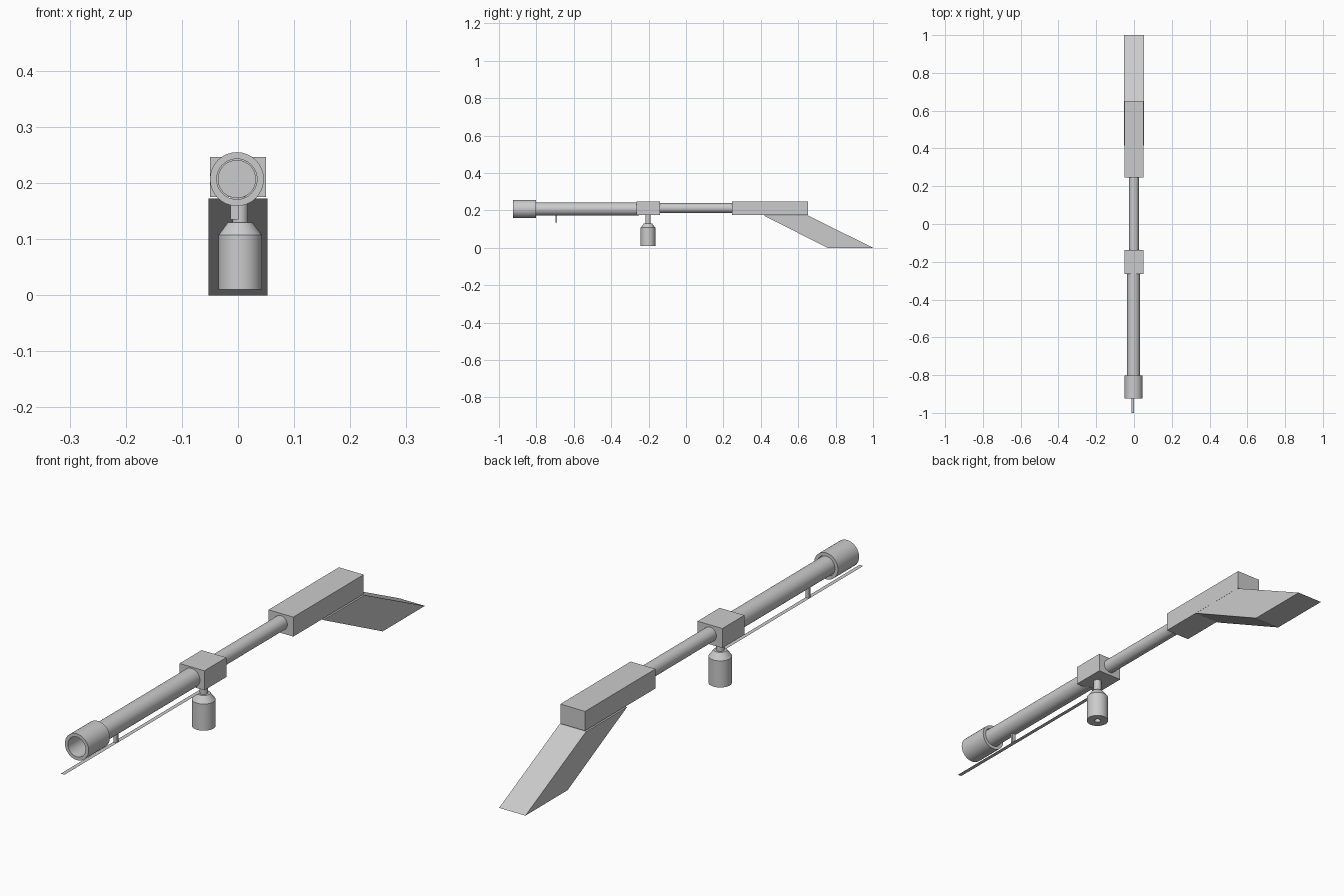
import bpy, bmesh
from math import sin, cos, pi

if "Cube" in bpy.data.objects:
    bpy.data.objects.remove(bpy.data.objects["Cube"])


def make(name, verts, faces, smooth=False):
    me = bpy.data.meshes.new(name)
    me.from_pydata(verts, [], faces)
    bm = bmesh.new()
    bm.from_mesh(me)
    bmesh.ops.recalc_face_normals(bm, faces=bm.faces)
    bm.to_mesh(me)
    bm.free()
    ob = bpy.data.objects.new(name, me)
    bpy.context.collection.objects.link(ob)
    if smooth:
        bpy.ops.object.select_all(action='DESELECT')
        ob.select_set(True)
        bpy.context.view_layer.objects.active = ob
        bpy.ops.object.shade_smooth_by_angle(angle=0.5)
    return ob


def lathe(name, profile, place, closed=False, n=32):
    """Revolve (radius, height) pairs; place maps local xyz to world."""
    verts = [place(r * cos(2 * pi * i / n), r * sin(2 * pi * i / n), h)
             for r, h in profile for i in range(n)]
    k = len(profile)
    faces = [(a * n + i, a * n + (i + 1) % n,
              (a + 1) % k * n + (i + 1) % n, (a + 1) % k * n + i)
             for a in range(k if closed else k - 1) for i in range(n)]
    if not closed:
        faces += [tuple(range(n)), tuple(range((k - 1) * n, k * n))]
    return make(name, verts, faces, True)


def along_y(x, z):
    return lambda a, b, h: (x + a, h, z + b)


def upright(x, y):
    return lambda a, b, h: (x + a, y + b, h)


def prism(name, x0, x1, outline):
    """Extrude a (y, z) outline across x."""
    n = len(outline)
    verts = [(x, y, z) for x in (x0, x1) for y, z in outline]
    faces = [tuple(range(n)), tuple(range(n, 2 * n))]
    faces += [(i, (i + 1) % n, n + (i + 1) % n, n + i) for i in range(n)]
    return make(name, verts, faces)


def box(name, x0, x1, y0, y1, z0, z1):
    return prism(name, x0, x1, [(y0, z0), (y1, z0), (y1, z1), (y0, z1)])


# Muzzle sleeve, barrel and rear tube
lathe("muzzle_sleeve", [(.048, -.925), (.048, -.803), (.036, -.803), (.036, -.925)],
      along_y(-.002, .207), closed=True)
lathe("barrel", [(.034, -.81), (.034, -.25)], along_y(-.002, .207))
lathe("rear_tube", [(.026, -.15), (.026, .26)], along_y(0, .212))

# Central block and shoulder stock
box("central_block", -.05, .05, -.265, -.138, .175, .246)
box("stock_top", -.05, .05, .247, .652, .175, .246)
prism("stock_leg", -.053, .053, [(.415, .172), (.652, .172), (1, 0), (.757, 0)])

# Gas canister with shallow hole underneath
lathe("canister", [(.011, .03), (.011, .01), (.039, .01), (.039, .107),
                   (.022, .13), (.014, .13), (.014, .18)], upright(.004, -.203))

# Flat strip under the barrel and its bracket
make("under_strip", [(-.014, -1, .135), (.001, -1, .135), (.001, -.205, .135), (-.014, -.205, .135)],
     [(0, 1, 2, 3)])
box("strip_bracket", -.013, .001, -.699, -.689, .135, .18)
